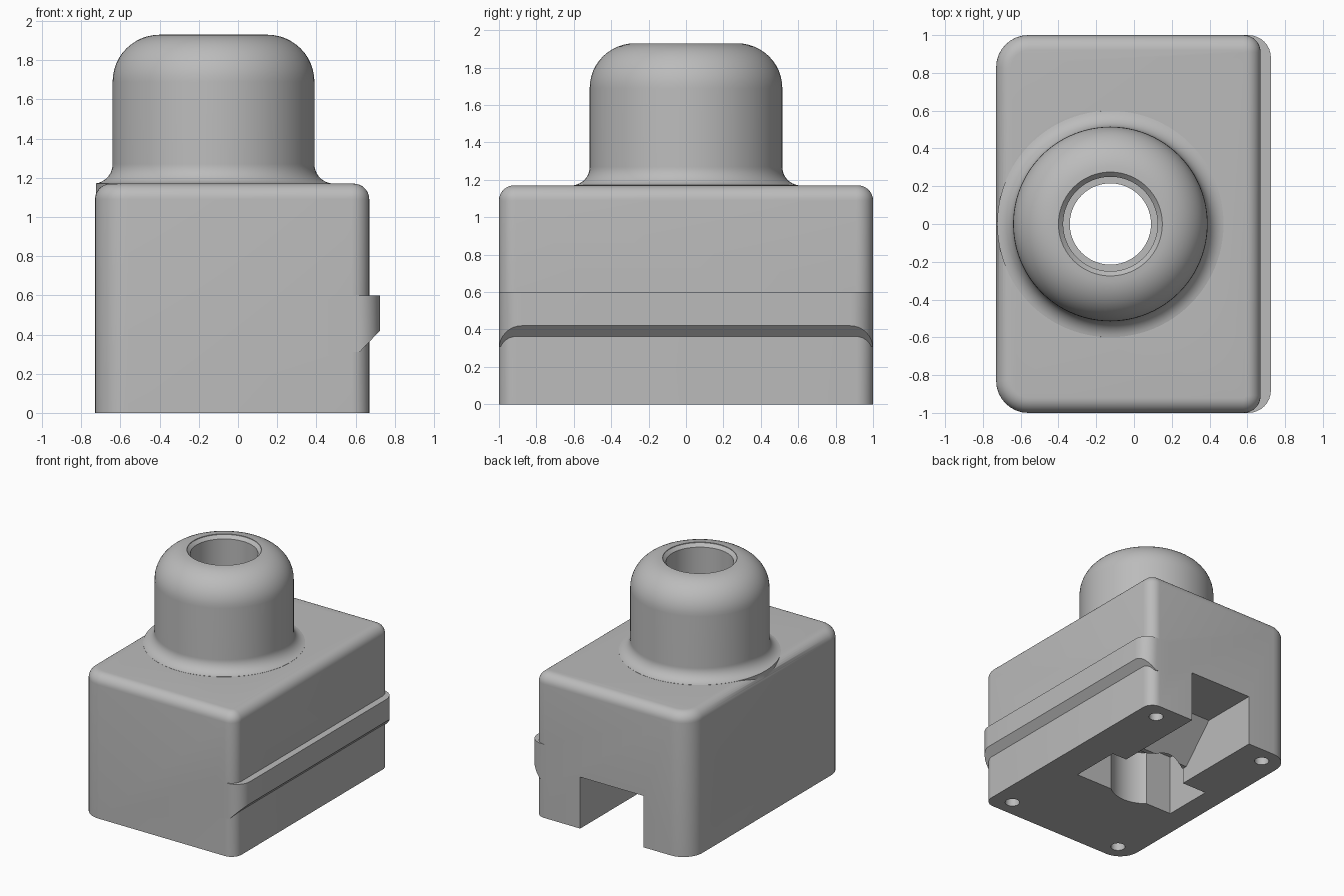
import bpy, bmesh, math
from mathutils import Matrix, Vector

cube = bpy.data.objects.get("Cube")
if cube:
    bpy.data.objects.remove(cube)

grey = bpy.data.materials.new("grey")
grey.use_nodes = True
colour = (0.5, 0.5, 0.5, 1)
grey.diffuse_color = colour
grey.node_tree.nodes["Principled BSDF"].inputs["Base Color"].default_value = colour


def finish(bm, name):
    bmesh.ops.recalc_face_normals(bm, faces=bm.faces)
    mesh = bpy.data.meshes.new(name)
    bm.to_mesh(mesh)
    bm.free()
    mesh.materials.append(grey)
    ob = bpy.data.objects.new(name, mesh)
    bpy.context.collection.objects.link(ob)
    return ob


def box_bm(lo, hi):
    bm = bmesh.new()
    bmesh.ops.create_cube(bm, size=1)
    lo, hi = Vector(lo), Vector(hi)
    for v in bm.verts:
        v.co = [(a + b) / 2 + c * (b - a) for a, b, c in zip(lo, hi, v.co)]
    return bm


def round_edges(bm, test, radius):
    edges = [e for e in bm.edges if test(e.verts[0].co, e.verts[1].co)]
    bmesh.ops.bevel(bm, geom=edges, offset=radius, segments=8,
                    profile=0.5, affect='EDGES', clamp_overlap=True)


def cylinder(name, centre, radius, length, axis='Z'):
    bm = bmesh.new()
    bmesh.ops.create_cone(bm, cap_ends=True, segments=48, radius1=radius,
                          radius2=radius, depth=length)
    turn = Matrix.Rotation(math.pi / 2, 4, 'Y') if axis == 'X' else Matrix()
    bm.transform(Matrix.Translation(centre) @ turn)
    return finish(bm, name)


def prism(name, points, direction):
    bm = bmesh.new()
    face = bm.faces.new([bm.verts.new(p) for p in points])
    geom = bmesh.ops.extrude_face_region(bm, geom=[face])["geom"]
    bmesh.ops.translate(bm, vec=direction,
                        verts=[g for g in geom if isinstance(g, bmesh.types.BMVert)])
    return finish(bm, name)


def lathe(name, profile, centre, steps=96):
    bm = bmesh.new()
    rings = []
    for r, z in profile:
        rings.append([bm.verts.new((centre[0] + r * math.cos(i * math.tau / steps),
                                    centre[1] + r * math.sin(i * math.tau / steps), z))
                      for i in range(steps)])
    for a, b in zip(rings, rings[1:]):
        for i in range(steps):
            j = (i + 1) % steps
            bm.faces.new((a[i], a[j], b[j], b[i]))
    bm.faces.new(rings[0])
    bm.faces.new(rings[-1])
    return finish(bm, name)


def arc(cx, cz, r, start, end, n=12):
    angles = [math.radians(start + (end - start) * i / n) for i in range(n + 1)]
    return [(cx + r * math.cos(a), cz + r * math.sin(a)) for a in angles]


def combine(target, tool, operation):
    mod = target.modifiers.new("combine", 'BOOLEAN')
    mod.operation, mod.solver, mod.object = operation, 'EXACT', tool
    bpy.context.view_layer.objects.active = target
    bpy.ops.object.modifier_apply(modifier=mod.name)
    bpy.data.objects.remove(tool)


TOP = 1.17
AXIS = (-0.125, 0)

# Block with wide rounds on one side and a soft top edge
bm = box_bm((-0.73, -1, 0), (0.67, 1, TOP))
upright = lambda a, b: abs(a.z - b.z) > 0.5
round_edges(bm, lambda a, b: upright(a, b) and a.x < 0, 0.17)
round_edges(bm, lambda a, b: upright(a, b) and a.x > 0.669 and abs(a.y) > 0.999, 0.09)
round_edges(bm, lambda a, b: min(a.z, b.z) > TOP - 0.001, 0.08)
body = finish(bm, "housing")

# Side rail with an angled underside and rounded ends
rail = prism("rail", [(0.5, -1, 0.6), (0.725, -1, 0.6), (0.725, -1, 0.42),
                      (0.62, -1, 0.31), (0.5, -1, 0.31)], (0, 2, 0))
bm = box_bm((0.3, -1, 0.1), (0.725, 1, 0.9))
round_edges(bm, lambda a, b: upright(a, b) and a.x > 0.7, 0.12)
combine(rail, finish(bm, "rail_ends"), 'INTERSECT')
combine(body, rail, 'UNION')

# Domed collar with a flared foot
collar = lathe("collar", [(0.6, 1.02)] + arc(0.615, TOP + 0.1, 0.1, 261, 180)
               + arc(0.275, 1.69, 0.24, 0, 90), AXIS)
combine(body, collar, 'UNION')

# Stepped vertical bore with a chamfered mouth
bore = lathe("bore", [(0.275, -0.1), (0.275, 0.45), (0.215, 0.45), (0.215, 0.75),
                      (0.25, 0.75), (0.25, 1.9), (0.275, 1.925), (0.275, 2.1)], AXIS)
combine(body, bore, 'DIFFERENCE')

# Underside pocket and the slot that opens through the back
combine(body, finish(box_bm((-0.54, -0.21, -0.1), (0.39, 0.21, 0.5)), "pocket"), 'DIFFERENCE')
slot = prism("slot", [(-0.315, 1.1, -0.1), (-0.315, 1.1, 0.42), (-0.315, 0.52, 0.42),
                      (-0.315, 0.25, 0.13), (-0.315, 0.1, 0.13), (-0.315, 0.1, -0.1)],
             (0.57, 0, 0))
combine(body, slot, 'DIFFERENCE')

# Cross bolt holes with deep counterbores
for y in (-0.47, 0.43):
    combine(body, cylinder("bolt_hole", (0, y, 0.483), 0.118, 3, 'X'), 'DIFFERENCE')
    combine(body, cylinder("counterbore", (-0.68, y, 0.483), 0.21, 0.6, 'X'), 'DIFFERENCE')

# Four screw holes in the base
for x in (-0.56, 0.5):
    for y in (-0.86, 0.86):
        combine(body, cylinder("screw_hole", (x, y, 0.1), 0.055, 0.6), 'DIFFERENCE')

bpy.ops.object.select_all(action='DESELECT')
body.select_set(True)
bpy.context.view_layer.objects.active = body
bpy.ops.object.shade_smooth_by_angle(angle=math.radians(30))
